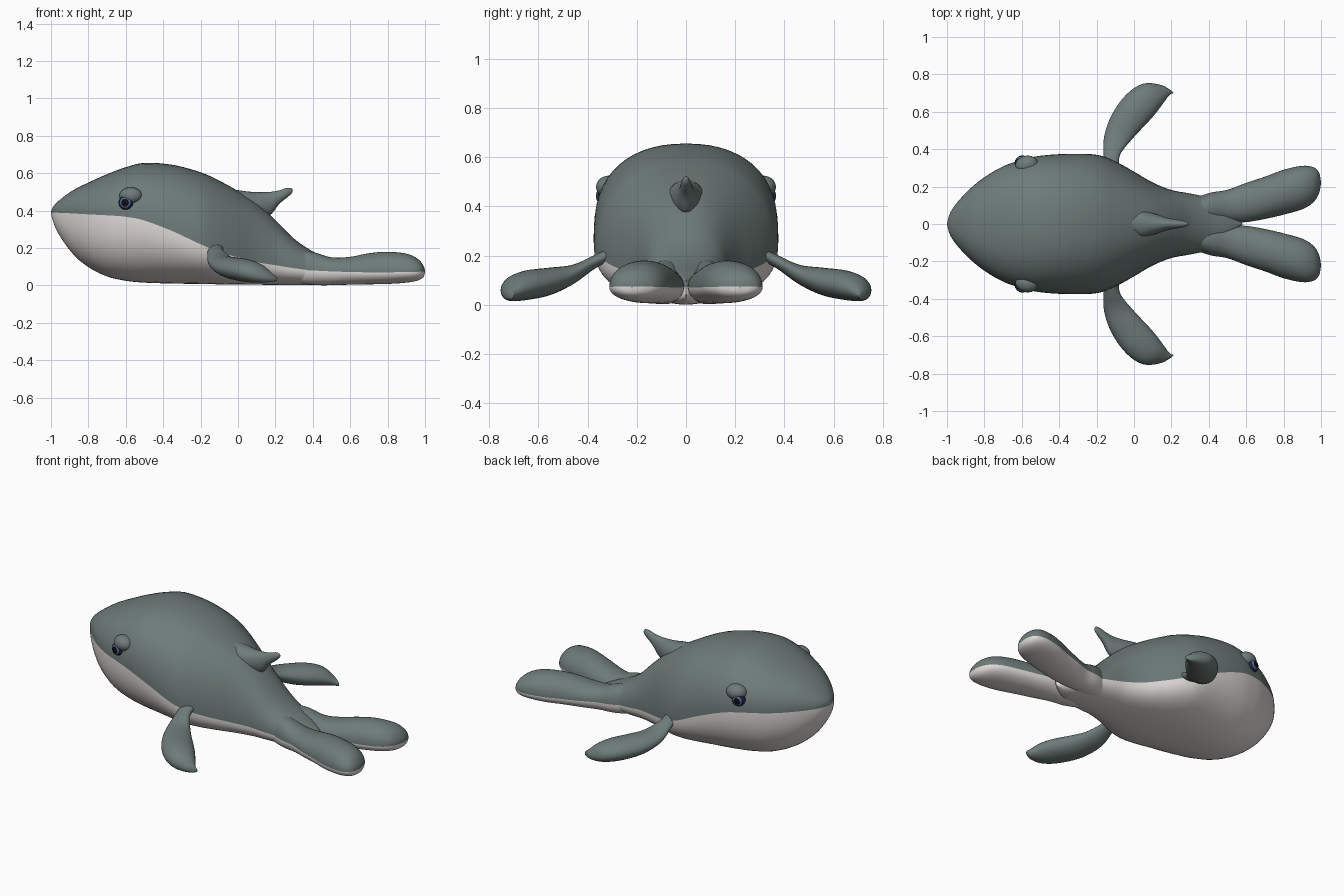
import bpy, bmesh, math
from mathutils import Matrix, Vector

if "Cube" in bpy.data.objects:
    bpy.data.objects.remove(bpy.data.objects["Cube"])


def material(name, rgb):
    m = bpy.data.materials.new(name)
    m.diffuse_color = (*rgb, 1)
    m.use_nodes = True
    m.node_tree.nodes["Principled BSDF"].inputs["Base Color"].default_value = m.diffuse_color
    return m


GREY = material("slate grey", (0.155, 0.2, 0.19))
WHITE = material("belly white", (0.75, 0.71, 0.69))
NAVY = material("eye navy", (0.012, 0.016, 0.05))
BLUE = material("iris blue", (0.1, 0.14, 0.3))
BLACK = material("pupil black", (0.004, 0.004, 0.006))


def finish(name, bm, mats, mirror=False):
    bmesh.ops.recalc_face_normals(bm, faces=bm.faces)
    me = bpy.data.meshes.new(name)
    bm.to_mesh(me)
    bm.free()
    for m in mats:
        me.materials.append(m)
    ob = bpy.data.objects.new(name, me)
    bpy.context.collection.objects.link(ob)
    if mirror:
        mod = ob.modifiers.new("mirror", "MIRROR")
        mod.use_axis = (False, True, False)
    bpy.ops.object.select_all(action="DESELECT")
    ob.select_set(True)
    bpy.context.view_layer.objects.active = ob
    bpy.ops.object.shade_smooth_by_angle(angle=math.radians(50))
    return ob


def smooth_path(pts, steps):
    """Catmull-Rom through the stations, all columns at once."""
    out = []
    for i in range(len(pts) - 1):
        a, b, c, d = (pts[min(max(i + k, 0), len(pts) - 1)] for k in (-1, 0, 1, 2))
        for s in range(steps):
            t = s / steps
            out.append([0.5 * (2 * q + (r - p) * t + (2 * p - 5 * q + 4 * r - w) * t * t
                               + (3 * q - p - 3 * r + w) * t ** 3)
                        for p, q, r, w in zip(a, b, c, d)])
    return out + [list(pts[-1])]


def loft(name, stations, mats, power=2.0, steps=5, sides=40, mirror=False):
    """Station: x, y, bottom z, seam z, top z, half width, width direction in degrees."""
    bm = bmesh.new()
    rings = []
    for x, y, zb, zs, zt, hw, ang in smooth_path(stations, steps):
        hw = max(hw, 0.002)
        dx, dy = math.cos(math.radians(ang)), math.sin(math.radians(ang))
        ring = []
        for k in range(sides):
            t = 2 * math.pi * k / sides
            c, s = math.cos(t), math.sin(t)
            u = math.copysign(abs(c) ** (2 / power), c) * hw
            v = abs(s) ** (2 / power) if abs(s) > 1e-6 else 0
            z = zs + (zt - zs) * v if s > 0 else zs - (zs - zb) * v
            ring.append(bm.verts.new((x + dx * u, y + dy * u, max(z, 0))))
        rings.append(ring)
    for a, b in zip(rings, rings[1:]):
        for k in range(sides):
            j = (k + 1) % sides
            f = bm.faces.new((a[k], a[j], b[j], b[k]))
            # underside colour below the seam
            f.material_index = 0 if k < sides // 2 else len(mats) - 1
    bm.faces.new(rings[0])
    bm.faces.new(rings[-1])
    return finish(name, bm, mats, mirror)


# Body, nose to tail stock
body = [(-1.0, .385, .39, .395, 0), (-.985, .33, .39, .425, .055),
        (-.95, .26, .388, .46, .11), (-.88, .165, .385, .51, .185),
        (-.8, .098, .38, .55, .25), (-.7, .048, .375, .595, .308),
        (-.6, .025, .367, .632, .343), (-.5, .015, .347, .655, .365),
        (-.35, .01, .29, .645, .375), (-.2, .008, .22, .605, .37),
        (-.1, .006, .18, .56, .335), (0, .005, .15, .505, .28),
        (.1, .004, .125, .44, .222), (.2, .003, .108, .35, .182),
        (.3, .002, .092, .25, .163), (.4, .002, .08, .182, .14),
        (.5, .003, .075, .138, .09), (.58, .03, .072, .1, 0)]
loft("body", [(x, 0, b, s, t, w, 90) for x, b, s, t, w in body], [GREY, WHITE], 2.25, 5, 56)

# Tail flukes
fluke = [(.28, .07, .02, .085, .19, .05), (.4, .085, .004, .08, .178, .08),
         (.5, .095, .003, .075, .15, .088), (.6, .115, .004, .072, .153, .105),
         (.7, .14, .006, .07, .172, .113), (.8, .17, .008, .07, .18, .12),
         (.9, .195, .015, .072, .17, .116), (.96, .21, .026, .073, .143, .093),
         (.99, .22, .043, .074, .108, .053), (1.0, .22, .068, .074, .08, 0)]
loft("tail_fluke", [(*s, 90) for s in fluke], [GREY, WHITE], 2.1, mirror=True)

# Dorsal fin, swept backwards
fin = [(-.06, .44, .48, .52, .02), (.03, .4, .45, .505, .07), (.1, .37, .43, .499, .058),
       (.17, .375, .44, .5, .036), (.22, .435, .47, .508, .025), (.26, .468, .495, .521, .018),
       (.285, .49, .505, .52, .01), (.292, .503, .506, .509, 0)]
loft("dorsal_fin", [(x, 0, b, s, t, w, 90) for x, b, s, t, w in fin], [GREY], sides=24)

# Side flippers: centre, half thickness, half width, width direction
flipper = [(-.12, .29, .215, .025, .04, 0), (-.118, .37, .175, .028, .044, 0),
           (-.085, .46, .123, .04, .075, -5), (-.03, .555, .095, .056, .094, -16),
           (.04, .645, .08, .06, .093, -32), (.105, .7, .065, .05, .074, -43),
           (.165, .717, .045, .027, .037, -48), (.2, .709, .036, .012, .013, -50),
           (.21, .703, .034, .002, 0, -50)]
loft("flipper", [(x, y, z - h, z, z + h, w, a) for x, y, z, h, w, a in flipper],
     [GREY], sides=28, mirror=True)


def ball(name, centre, radii, mats, bands=(), turn=0):
    """Ellipsoid with its pole facing sideways; bands are colour limits in degrees from the pole."""
    bm = bmesh.new()
    bmesh.ops.create_uvsphere(bm, u_segments=28, v_segments=24, radius=1)
    for f in bm.faces:
        away = math.degrees(f.calc_center_median().normalized().angle(Vector((0, 0, 1))))
        f.material_index = sum(away > b for b in bands)
    place = (Matrix.Translation(centre) @ Matrix.Rotation(math.radians(turn), 4, "Z")
             @ Matrix.Diagonal((*radii, 1)) @ Matrix.Rotation(math.radians(-90), 4, "X"))
    bm.transform(place)
    return finish(name, bm, mats, True)


# Eyes and the heavy lids above them
ball("eye", (-.597, .328, .443), (.041, .038, .041), [BLACK, BLUE, NAVY], (30, 45), 12)
ball("eyelid", (-.573, .315, .479), (.062, .05, .046), [GREY], turn=12)
